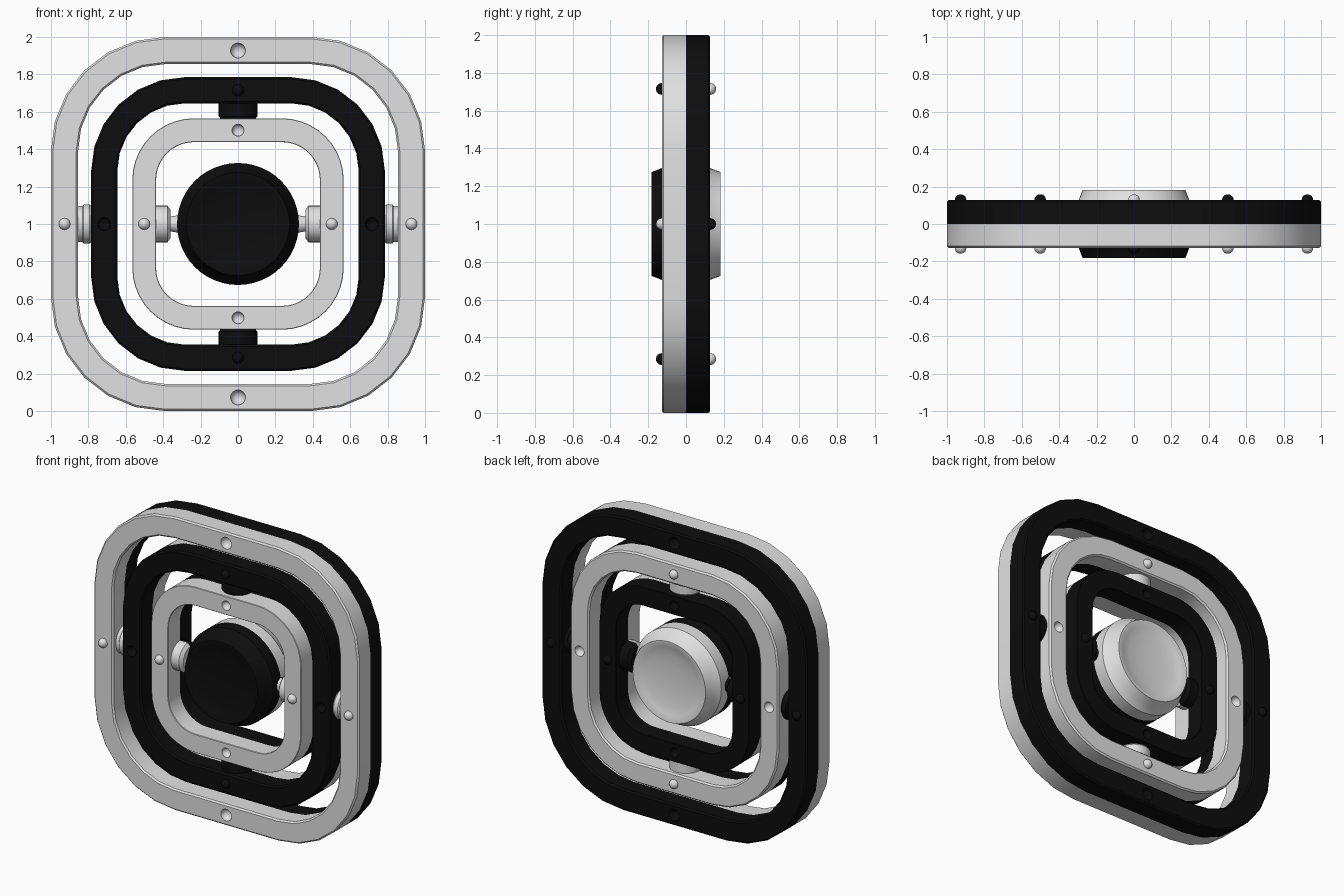
import bpy, bmesh, math
from mathutils import Matrix, Vector

cube = bpy.data.objects.get("Cube")
if cube:
    bpy.data.objects.remove(cube, do_unlink=True)

CENTRE = Vector((0, 0, 1))
HALF = 0.128          # half depth of the rings


def material(name, rgb):
    m = bpy.data.materials.new(name)
    m.use_nodes = True
    m.diffuse_color = (*rgb, 1)
    m.node_tree.nodes["Principled BSDF"].inputs["Base Color"].default_value = (*rgb, 1)
    return m


white = material("soft white", (0.75, 0.75, 0.75))
black = material("black", (0.004, 0.004, 0.004))


def to_object(name, bm):
    bmesh.ops.remove_doubles(bm, verts=bm.verts, dist=0.0002)
    bmesh.ops.recalc_face_normals(bm, faces=bm.faces)
    mesh = bpy.data.meshes.new(name)
    bm.to_mesh(mesh)
    bm.free()
    ob = bpy.data.objects.new(name, mesh)
    ob.location = CENTRE
    bpy.context.collection.objects.link(ob)
    return ob


def select(ob):
    bpy.ops.object.select_all(action='DESELECT')
    ob.select_set(True)
    bpy.context.view_layer.objects.active = ob


def finish(ob, front, back):
    """Two-tone colour split at y = 0, then smooth shading with sharp edges."""
    ob.data.materials.clear()
    ob.data.materials.append(front)
    ob.data.materials.append(back)
    for p in ob.data.polygons:
        p.material_index = 1 if p.center.y > 0 else 0
    select(ob)
    bpy.ops.object.shade_smooth_by_angle(angle=math.radians(30))


def sweep(name, section, core=0, steps=8, closed=False, matrix=Matrix()):
    """Carry a (radius, y) section round a rounded square; core 0 gives a lathe."""
    bm = bmesh.new()
    loops = []
    for corner in range(4):
        mid = math.radians(45 + 90 * corner)
        cx, cz = math.copysign(core, math.cos(mid)), math.copysign(core, math.sin(mid))
        for i in range(steps + 1):
            a = math.radians(90) * (corner + i / steps)
            loops.append([bm.verts.new(matrix @ Vector(
                (cx + r * math.cos(a), y, cz + r * math.sin(a)))) for r, y in section])
    count = len(section) if closed else len(section) - 1
    for k, a in enumerate(loops):
        b = loops[(k + 1) % len(loops)]
        for j in range(count):
            n = (j + 1) % len(section)
            bm.faces.new((a[j], a[n], b[n], b[j]))
    bmesh.ops.remove_doubles(bm, verts=bm.verts, dist=0.0002)
    bmesh.ops.dissolve_degenerate(bm, edges=bm.edges, dist=0.0002)
    return to_object(name, bm)


def balls(name, places, radius):
    bm = bmesh.new()
    for x, z in places:
        for y in (-HALF, HALF):
            bmesh.ops.create_uvsphere(bm, u_segments=20, v_segments=12, radius=radius,
                                      matrix=Matrix.Translation((x, y, z)))
    return to_object(name, bm)


def ring(name, outer, inner, core, steps, bevel, dimple, upright, front, back):
    ro, ri, t, b = outer - core, inner - core, HALF, bevel
    half = [(ro, 0), (ro, t - b), (ro - b, t), (ri + b, t), (ri, t - b), (ri, 0)]
    section = half + [(r, -y) for r, y in reversed(half[1:-1])]
    body = sweep(name, section, core, steps, closed=True)

    # rounded sockets on one axis, studs on the other
    m = (outer + inner) / 2
    sides, ends = [(-m, 0), (m, 0)], [(0, -m), (0, m)]
    cutter = balls(name + "_cutter", sides if upright else ends, dimple)
    cutter.hide_render = True
    mod = body.modifiers.new("sockets", 'BOOLEAN')
    mod.operation, mod.solver, mod.object = 'DIFFERENCE', 'EXACT', cutter
    select(body)
    bpy.ops.object.modifier_apply(modifier=mod.name)
    bpy.data.objects.remove(cutter, do_unlink=True)
    finish(body, front, back)
    finish(balls(name + "_studs", ends if upright else sides, 0.031), front, back)


def bosses(name, section, upright, front, back):
    for k, label in enumerate(("a", "b")):
        turn = Matrix.Rotation(math.radians(180 * k + (90 if upright else 0)), 4, 'Y')
        lay = Matrix.Rotation(math.radians(-90), 4, 'Z')
        finish(sweep(name + "_" + label, section, matrix=turn @ lay), front, back)


# nested rings
ring("outer_ring", 1.0, 0.855, 0.39, 6, 0.01, 0.04, False, white, black)
ring("middle_ring", 0.785, 0.645, 0.285, 6, 0.01, 0.035, True, black, white)
ring("inner_ring", 0.565, 0.438, 0.235, 10, 0.003, 0.032, False, white, black)

# pivot bosses in the gaps
bosses("outer_boss", [(0, 0.785), (0.098, 0.785), (0.105, 0.795), (0.105, 0.825),
                      (0.097, 0.832), (0.097, 0.87), (0, 0.87)], False, white, black)
bosses("middle_boss", [(0, 0.565), (0.095, 0.565), (0.103, 0.575), (0.103, 0.66),
                       (0, 0.66)], True, black, white)
bosses("inner_boss", [(0, 0.3), (0.05, 0.3), (0.04, 0.36), (0.075, 0.36), (0.098, 0.378),
                      (0.098, 0.45), (0, 0.45)], False, white, black)

# central dished button
side = [(0.326, 0), (0.326, 0.085), (0.318, 0.095), (0.297, 0.125), (0.275, 0.182), (0.262, 0.182),
        (0.23, 0.17), (0.18, 0.16), (0.1, 0.152), (0, 0.15)]
finish(sweep("centre_button", [(r, -y) for r, y in reversed(side[1:])] + side, steps=12),
       black, white)
